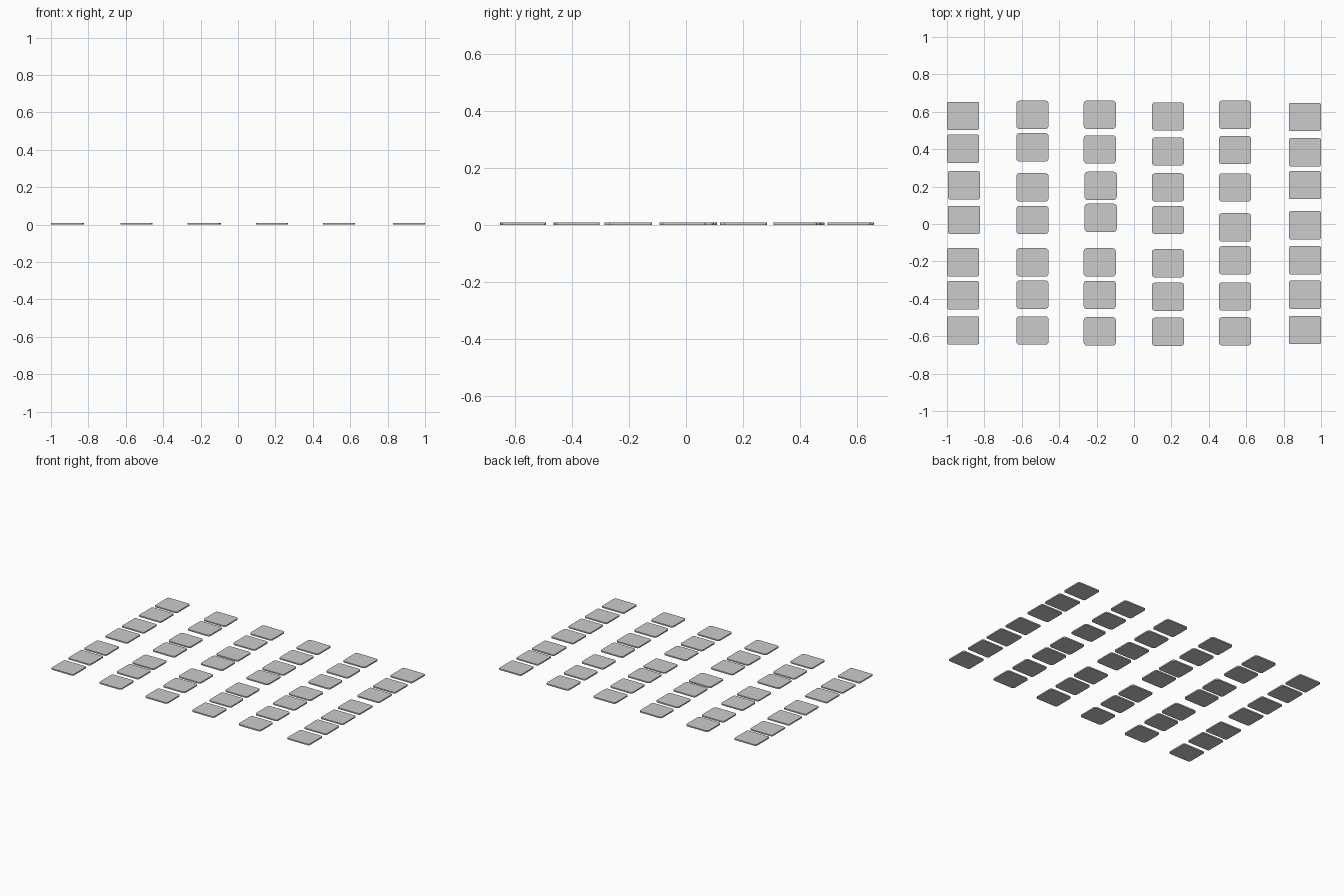
import bpy, bmesh, math

if "Cube" in bpy.data.objects:
    bpy.data.objects.remove(bpy.data.objects["Cube"])

W, D, T = 0.172, 0.151, 0.009

# column x -> tile centre y values, back to front
columns = {
    -0.914: (0.578, 0.402, 0.207, 0.022, -0.205, -0.381, -0.569),
    -0.543: (0.584, 0.410, 0.196, 0.022, -0.205, -0.378, -0.569),
    -0.183: (0.584, 0.399, 0.204, 0.033, -0.205, -0.379, -0.574),
    0.182: (0.575, 0.388, 0.196, 0.022, -0.210, -0.389, -0.576),
    0.540: (0.584, 0.395, 0.195, -0.018, -0.194, -0.387, -0.574),
    0.914: (0.572, 0.383, 0.208, -0.007, -0.194, -0.378, -0.567),
}


def rounded_tile(name, x, y, radius, steps=4):
    """Thin slab with rounded corners standing on z = 0."""
    bm = bmesh.new()
    ring = []
    for q, (sx, sy) in enumerate(((1, 1), (-1, 1), (-1, -1), (1, -1))):
        for i in range(steps + 1):
            a = math.pi / 2 * (q + i / steps)
            ring.append(bm.verts.new((sx * (W / 2 - radius) + radius * math.cos(a),
                                      sy * (D / 2 - radius) + radius * math.sin(a), 0)))
    base = bm.faces.new(ring)
    top = bmesh.ops.extrude_face_region(bm, geom=[base], use_keep_orig=True)["geom"]
    bmesh.ops.translate(bm, vec=(0, 0, T),
                        verts=[g for g in top if isinstance(g, bmesh.types.BMVert)])
    bmesh.ops.recalc_face_normals(bm, faces=bm.faces)
    mesh = bpy.data.meshes.new(name)
    bm.to_mesh(mesh)
    bm.free()
    ob = bpy.data.objects.new(name, mesh)
    ob.location = (x, y, 0)
    bpy.context.collection.objects.link(ob)


# stepping slabs; the outer columns have tighter corners
for c, (x, ys) in enumerate(columns.items()):
    for r, y in enumerate(ys):
        # a few middle slabs sit slightly to the right
        dx = 0.005 if c in (0, 2) and r in (2, 3) else 0
        rounded_tile(f"slab_{c + 1}_{r + 1}", x + dx, y, 0.010 if c in (0, 5) else 0.016)
